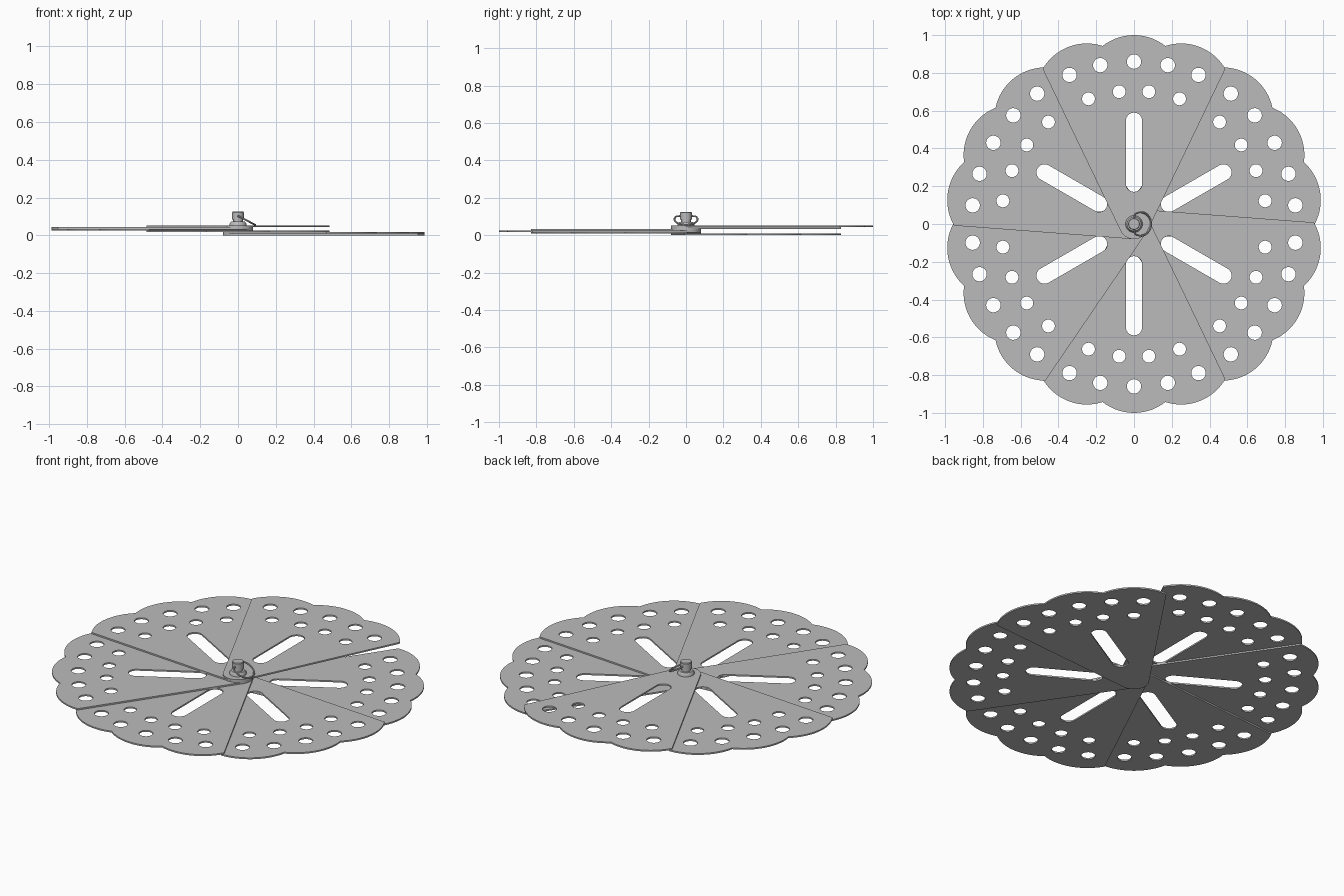
import bpy, math
from math import sin, cos, radians, pi, sqrt
from mathutils import Matrix

if "Cube" in bpy.data.objects:
    bpy.data.objects.remove(bpy.data.objects["Cube"])

THICK = 0.0086      # blade thickness
HUB = 0.08          # blade hub radius
HALF = 30.5         # half angle of a blade

steel = bpy.data.materials.new("grey steel")
steel.diffuse_color = (0.5, 0.5, 0.5, 1)
steel.use_nodes = True
steel.node_tree.nodes["Principled BSDF"].inputs["Base Color"].default_value = steel.diffuse_color


def circle(cx, cy, r, n=28):
    return [(cx + r * cos(2 * pi * i / n), cy + r * sin(2 * pi * i / n)) for i in range(n)]


def polar(r, deg):
    # angle measured from +y
    return r * sin(radians(deg)), r * cos(radians(deg))


def tip_radius(deg):
    # scalloped rim made of three lobes 20 degrees apart
    lobe = 20 * max(-1, min(1, round(deg / 20)))
    d = radians(deg - lobe)
    return 0.73 * cos(d) + sqrt(0.27 ** 2 - (0.73 * sin(d)) ** 2)


def blade_loops():
    # scalloped rim, then the rounded hub end tangent to the straight sides
    steps = 122
    rim = [polar(tip_radius(a), a) for a in (-HALF + 2 * HALF * i / steps for i in range(steps + 1))]
    lean = HALF - math.degrees(math.asin(HUB / tip_radius(HALF)))
    a0, a1 = 90 + lean, 270 - lean
    hub = [polar(HUB, a0 + (a1 - a0) * i / 20) for i in range(21)]
    loops = [rim + hub]
    # outer and inner rows of holes
    loops += [circle(*polar(0.86, a), 0.038) for a in (-23.4, -12, 0, 12, 23.4)]
    loops += [circle(*polar(0.705, a), 0.034) for a in (-20, -6.4, 6.4, 20)]
    # long slot
    w = 0.043
    slot = [(w * cos(pi * i / 12), 0.547 + w * sin(pi * i / 12)) for i in range(13)]
    slot += [(-w * cos(pi * i / 12), 0.213 - w * sin(pi * i / 12)) for i in range(13)]
    return loops + [slot]


def add_mesh(name, mesh):
    mesh.materials.clear()
    mesh.materials.append(steel)
    ob = bpy.data.objects.new(name, mesh)
    bpy.context.collection.objects.link(ob)
    return ob


def curve_mesh(name, loops, dims, closed, **settings):
    cu = bpy.data.curves.new(name, 'CURVE')
    cu.dimensions = dims
    for key, value in settings.items():
        setattr(cu, key, value)
    for pts in loops:
        sp = cu.splines.new('POLY')
        sp.points.add(len(pts) - 1)
        for p, co in zip(sp.points, pts):
            p.co = (co[0], co[1], co[2] if len(co) > 2 else 0, 1)
        sp.use_cyclic_u = closed
    tmp = bpy.data.objects.new(name + "_curve", cu)
    bpy.context.collection.objects.link(tmp)
    dg = bpy.context.evaluated_depsgraph_get()
    mesh = bpy.data.meshes.new_from_object(tmp.evaluated_get(dg))
    bpy.data.objects.remove(tmp)
    return mesh


def smooth(ob):
    bpy.ops.object.select_all(action='DESELECT')
    ob.select_set(True)
    bpy.context.view_layer.objects.active = ob
    bpy.ops.object.shade_smooth_by_angle(angle=radians(35))


# fan of six stacked blades, the top one pointing to +y
blade = curve_mesh("blade", blade_loops(), '2D', True, fill_mode='BOTH', extrude=THICK / 2)
for f in blade.polygons:
    f.use_smooth = False
for i in range(6):
    ob = add_mesh("blade_%d" % (i + 1), blade if i == 0 else blade.copy())
    ob.matrix_world = (Matrix.Translation((0, 0, THICK * (5.5 - i)))
                       @ Matrix.Rotation(radians(60 * i), 4, 'Z'))

# centre pin with a collar, a neck and a head, turned from a profile
profile = [(0, 0.01), (0.025, 0.01), (0.025, 0.05), (0.045, 0.05), (0.045, 0.06), (0.037, 0.072),
           (0.026, 0.072), (0.026, 0.085), (0.031, 0.085), (0.031, 0.121), (0.028, 0.125), (0, 0.125)]
N = 32
verts = [(r * cos(2 * pi * k / N), r * sin(2 * pi * k / N), z)
         for r, z in profile[1:-1] for k in range(N)]
rows = len(profile) - 2
faces = [(j * N + k, j * N + (k + 1) % N, (j + 1) * N + (k + 1) % N, (j + 1) * N + k)
         for j in range(rows - 1) for k in range(N)]
faces += [tuple(range(N - 1, -1, -1)), tuple(range((rows - 1) * N, rows * N))]
pin_mesh = bpy.data.meshes.new("centre_pin")
pin_mesh.from_pydata(verts, [], faces)
smooth(add_mesh("centre_pin", pin_mesh))

# tilted wire clip, its ends turned into the pin
tilt = radians(27.5)
flat = [(0, -0.02)] + [(0.04 + 0.062 * cos(radians(a)), 0.062 * sin(radians(a)))
                       for a in range(-125, 126, 10)] + [(0, 0.02)]
wire = [(u * cos(tilt), v, 0.103 - u * sin(tilt)) for u, v in flat]
clip = curve_mesh("wire_clip", [wire], '3D', False, bevel_depth=0.005,
                  bevel_resolution=2, use_fill_caps=True)
smooth(add_mesh("wire_clip", clip))
